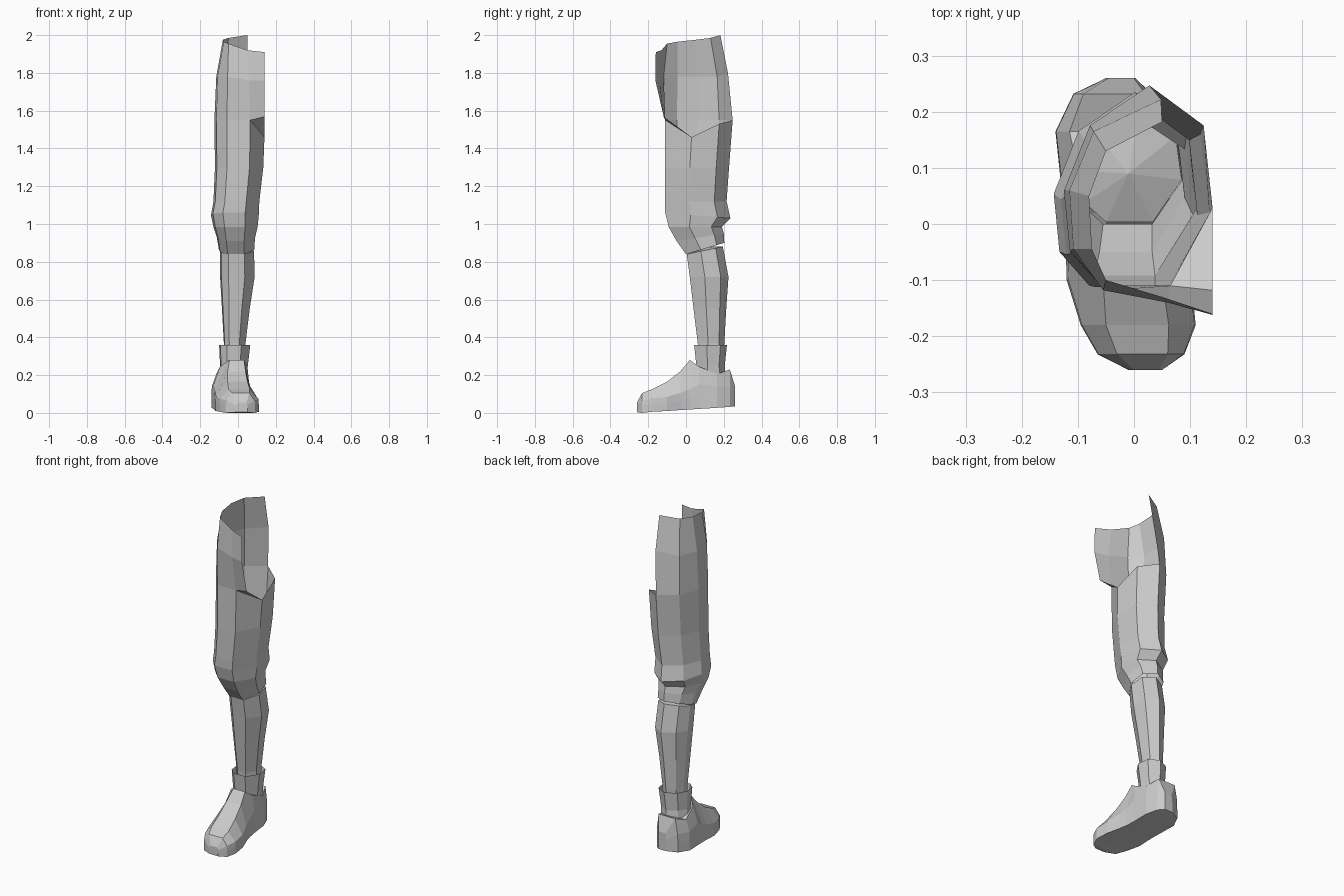
import bpy, bmesh

# Unit cross-section of the limb: front pair, inner pair, back pair, outer pair
OCT = [(-.5, -1), (.43, -1), (1, -.22), (.88, .6), (.15, 1), (-.65, .6), (-1, -.05), (-.92, -.65)]


def ring(z, x0, x1, y0, y1, tilt=0.0):
    """Fit the unit section into bounds; tilt raises the back and lowers the front."""
    return [((x0 + x1) / 2 + u * (x1 - x0) / 2,
             (y0 + y1) / 2 + v * (y1 - y0) / 2, z + tilt * v) for u, v in OCT]


def loft(name, rings, closed=True, caps=(), extra=()):
    """Skin a stack of equal rings; caps lists ring indices to fill with a fan or ngon."""
    bm = bmesh.new()
    rows = [[bm.verts.new(p) for p in r] for r in rings]
    n = len(rows[0])
    for a, b in zip(rows, rows[1:]):
        for i in range(n if closed else n - 1):
            j = (i + 1) % n
            bm.faces.new((a[i], a[j], b[j], b[i]))
    for c in caps:
        bm.faces.new(rows[c])
    for tri in extra:
        bm.faces.new([bm.verts.new(p) for p in tri])
    bmesh.ops.remove_doubles(bm, verts=bm.verts, dist=0.0005)
    bmesh.ops.recalc_face_normals(bm, faces=bm.faces)
    me = bpy.data.meshes.new(name)
    bm.to_mesh(me)
    bm.free()
    ob = bpy.data.objects.new(name, me)
    bpy.context.collection.objects.link(ob)
    return ob


# Shoe: sections from toe to heel (y, left, right, bottom, side z, top z, top left, top right)
sections = [
    (-.260, -.010, .050, .004, .040, .055, .000, .045),
    (-.232, -.065, .090, .000, .065, .105, -.030, .060),
    (-.180, -.095, .110, .006, .075, .125, -.050, .062),
    (-.100, -.120, .102, .010, .085, .165, -.055, .050),
    (-.030, -.122, .078, .015, .105, .220, -.055, .040),
    (.020, -.125, .066, .018, .125, .280, -.045, .032),
    (.070, -.130, .060, .021, .150, .245, -.095, .050),
    (.165, -.140, .055, .027, .140, .205, -.115, .048),
    (.232, -.108, .032, .032, .140, .230, -.090, .020),
    (.260, -.050, .002, .035, .100, .140, -.045, .000),
]
shoe = [[(xl, y, zb), (xl, y, zs * .6), (xl * .95 + tl * .05, y, zs), (tl, y, zt),
         (tr, y, zt), (xr * .95 + tr * .05, y, zs), (xr, y, zs * .6), (xr, y, zb)]
        for y, xl, xr, zb, zs, zt, tl, tr in sections]
loft("shoe", shoe, caps=(0, -1))

# Sock, flared open at the top
loft("sock", [ring(.16, -.105, .045, .055, .215),
              ring(.25, -.095, .052, .055, .205),
              ring(.36, -.100, .065, .043, .217)])

# Lower leg, with a shallow fan cap inside the shorts
leg = [ring(.25, -.075, .040, .070, .195),
       ring(.37, -.075, .040, .062, .203),
       ring(.55, -.085, .062, .040, .213),
       ring(.72, -.095, .088, .020, .225),
       ring(.86, -.095, .085, .004, .195, .02),
       [(-.01, .09, .88)] * 8]
loft("lower_leg", leg)

# Shorts leg: knee cuff, flared hem and thigh tube
top = [(x, y, z) for (x, y, _), z in zip(ring(0, -.125, .14, -.11, .247),
       (1.55, 1.55, 1.46, 1.53, 1.55, 1.55, 1.55, 1.55))]
shorts = [ring(.87, -.102, .086, .000, .203, .03),
          ring(.93, -.112, .090, -.050, .200, .02),
          ring(.985, -.130, .104, -.092, .190),
          ring(1.045, -.143, .110, -.110, .235, -.015),
          ring(1.12, -.130, .113, -.112, .215),
          ring(1.30, -.122, .134, -.112, .228),
          top]
loft("shorts_leg", shorts)

# Hip panel: open on the inner side, with a triangular crotch gusset
A, B, C, D, E, F, G, H = top
P = (.14, -.118, 1.568)
hip = [[P, B, A, H, G, F, E],
       [(.14, -.162, 1.76), (.06, -.14, 1.76), (-.055, -.118, 1.78), (-.108, -.045, 1.78),
        (-.115, .06, 1.78), (-.072, .165, 1.78), (.048, .222, 1.80)],
       [(.14, -.16, 1.91), (.05, -.13, 1.92), (-.05, -.1, 1.955), (-.075, -.045, 1.965),
        (-.08, .05, 1.975), (-.05, .13, 1.985), (.05, .182, 2.0)]]
loft("hip_panel", hip, closed=False, extra=[(B, P, C)])
